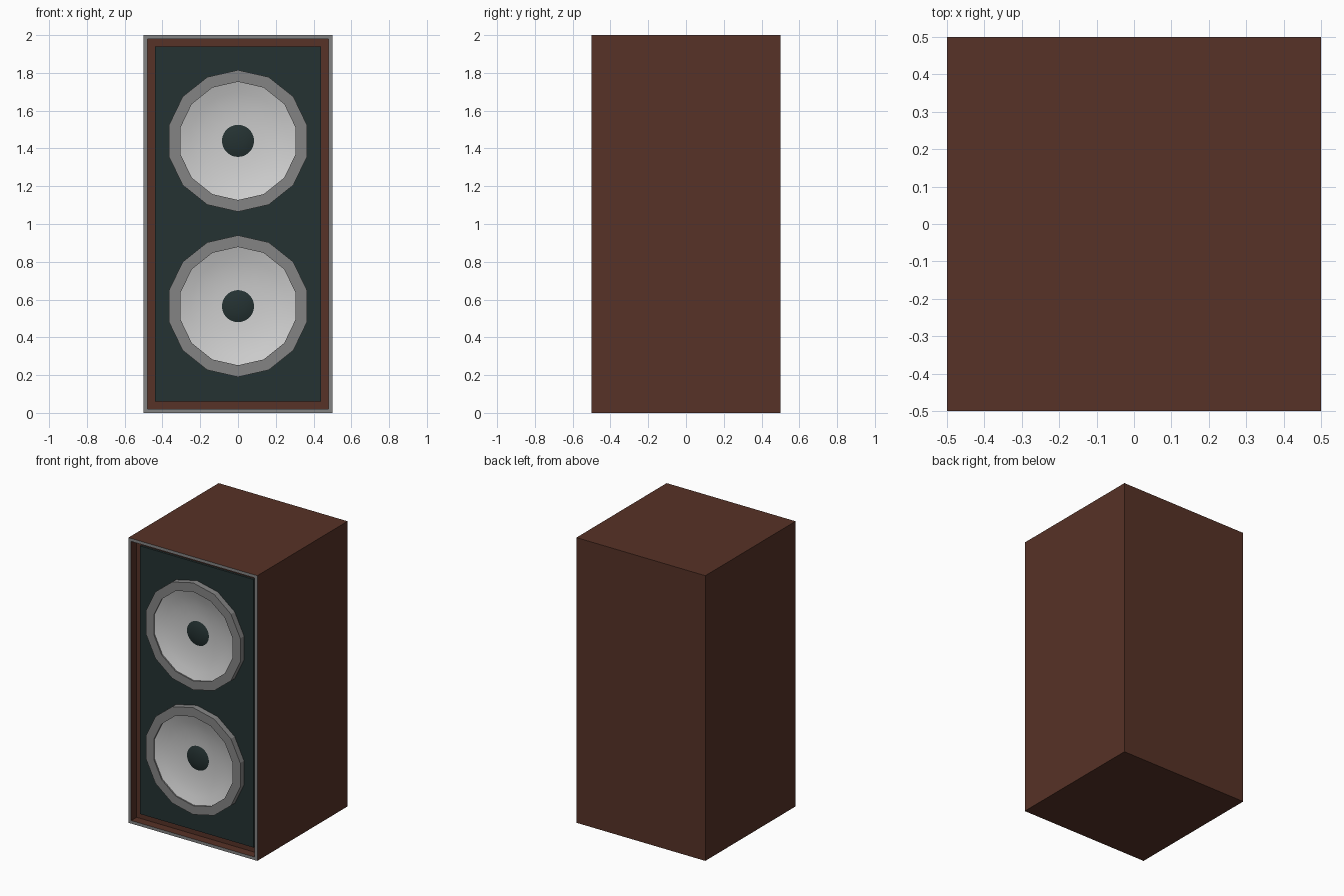
import bpy, bmesh, math
from mathutils import Matrix

if "Cube" in bpy.data.objects:
    bpy.data.objects.remove(bpy.data.objects["Cube"])


def material(name, rgb):
    m = bpy.data.materials.new(name)
    m.diffuse_color = (*rgb, 1)
    m.use_nodes = True
    m.node_tree.nodes["Principled BSDF"].inputs["Base Color"].default_value = m.diffuse_color
    return m


BROWN = material("brown wood", (0.095, 0.032, 0.020))
GREY = material("grey trim", (0.23, 0.23, 0.23))
DARK = material("dark baffle", (0.018, 0.032, 0.032))
WHITE = material("pale cone", (0.62, 0.62, 0.62))


def finish(name, bm, mats, smooth=False):
    me = bpy.data.meshes.new(name)
    bm.to_mesh(me)
    bm.free()
    for m in mats:
        me.materials.append(m)
    for p in me.polygons:
        p.use_smooth = smooth
    ob = bpy.data.objects.new(name, me)
    bpy.context.collection.objects.link(ob)
    return ob


def box(bm, size, centre):
    return bmesh.ops.create_cube(bm, size=1, matrix=Matrix.Translation(centre) @ Matrix.Diagonal((*size, 1)))


def lathe(name, profile, z, sides, mat, smooth=False, closed=False):
    """Spin (radius, y) points about a front-to-back axis at height z."""
    bm = bmesh.new()
    rings = []
    for r, y in profile:
        if r == 0:
            rings.append([bm.verts.new((0, y, z))] * sides)
            continue
        angles = [2 * math.pi * i / sides for i in range(sides)]
        rings.append([bm.verts.new((r * math.sin(a), y, z + r * math.cos(a))) for a in angles])
    pairs = list(zip(rings, rings[1:]))
    if closed:
        pairs.append((rings[-1], rings[0]))
    for a, b in pairs:
        for i in range(sides):
            j = (i + 1) % sides
            quad = [a[i], a[j], b[j], b[i]]
            bm.faces.new(list(dict.fromkeys(quad)))
    if closed:
        bmesh.ops.recalc_face_normals(bm, faces=bm.faces)
    return finish(name, bm, [mat], smooth)


# Cabinet: box with a grey front rim around a shallow recess
bm = bmesh.new()
box(bm, (1, 1, 2), (0, 0, 1))
bm.normal_update()
front = [f for f in bm.faces if f.normal.y < -0.9]
rim = bmesh.ops.inset_region(bm, faces=front, thickness=0.03)["faces"]
for f in rim:
    f.material_index = 1
out = bmesh.ops.extrude_face_region(bm, geom=front)["geom"]
bmesh.ops.delete(bm, geom=front, context='FACES_ONLY')
bmesh.ops.translate(bm, verts=[v for v in out if isinstance(v, bmesh.types.BMVert)], vec=(0, 0.06, 0))
bmesh.ops.recalc_face_normals(bm, faces=bm.faces)
finish("cabinet", bm, [BROWN, GREY])

# Baffle: dark plate proud of the recess floor
bm = bmesh.new()
box(bm, (0.88, 0.03, 1.88), (0, -0.44, 1))
baffle = finish("baffle", bm, [DARK])

# Two drivers, each with a hole in the baffle, ring, dished cone and dust cap
for label, z in (("lower", 0.565), ("upper", 1.44)):
    hole = lathe(label + "_hole_cutter", [(0, -0.6), (0.33, -0.6), (0.33, -0.3), (0, -0.3)], z, 14, DARK)
    bm = bmesh.new()
    bm.from_mesh(hole.data)
    bmesh.ops.recalc_face_normals(bm, faces=bm.faces)
    bm.to_mesh(hole.data)
    bm.free()
    hole.hide_render = True
    hole.hide_set(True)
    cut = baffle.modifiers.new(label + "_hole", 'BOOLEAN')
    cut.operation = 'DIFFERENCE'
    cut.object = hole
    lathe(label + "_ring", [(0.375, -0.445), (0.375, -0.497), (0.313, -0.497), (0.313, -0.445)],
          z, 14, GREY, closed=True)
    lathe(label + "_cone", [(0.07, -0.443), (0.13, -0.446), (0.20, -0.456), (0.26, -0.470), (0.314, -0.488)],
          z, 14, WHITE, smooth=True)
    lathe(label + "_dust_cap", [(0, -0.458), (0.035, -0.456), (0.065, -0.451), (0.09, -0.442)],
          z, 28, DARK, smooth=True)
